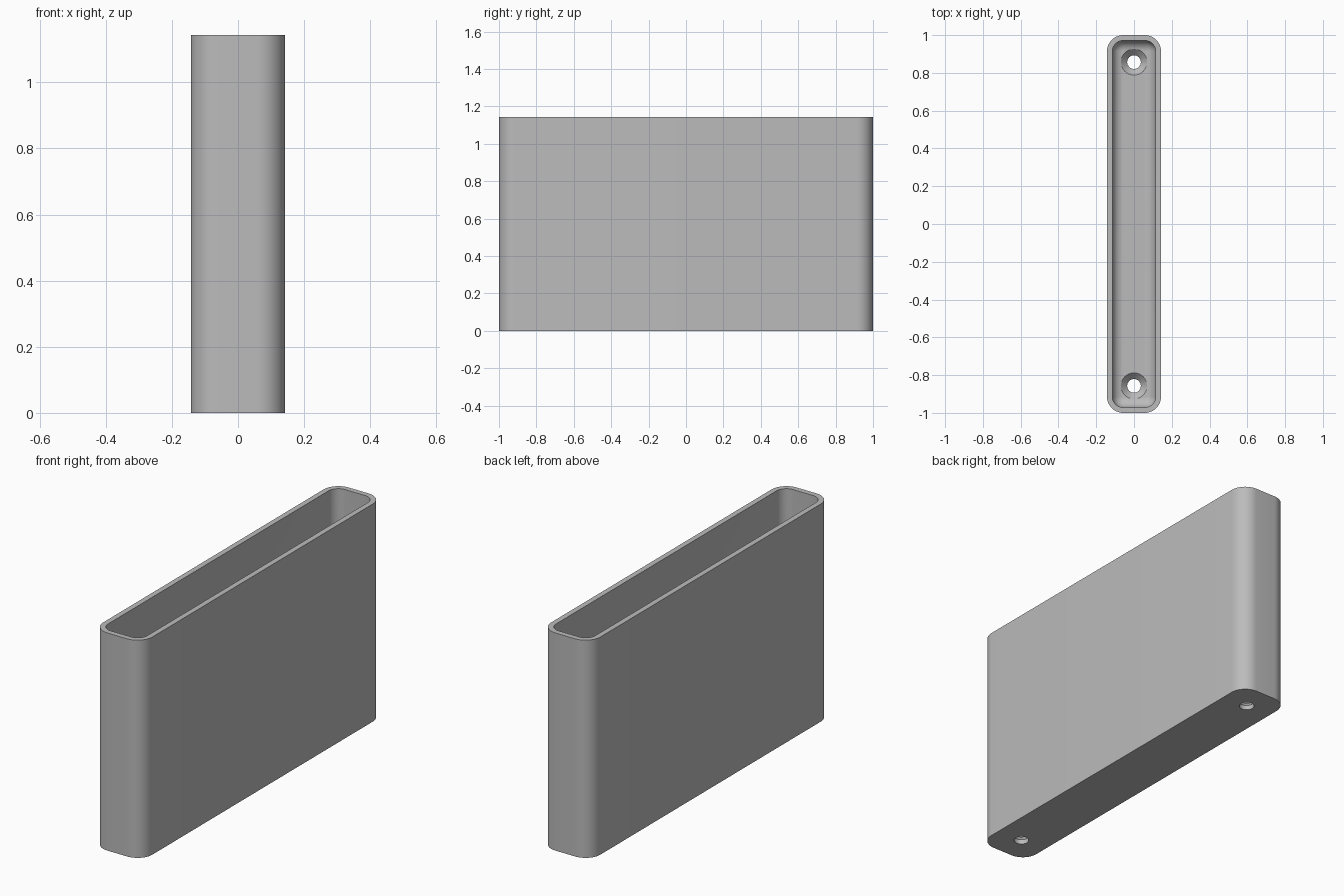
import bpy, bmesh, math

if "Cube" in bpy.data.objects:
    bpy.data.objects.remove(bpy.data.objects["Cube"])

MM = 2 / 70                      # model unit: 70 x 10 x 40 sleeve
HX, HY, H = 5 * MM, 35 * MM, 40 * MM
WALL, FLOOR, R_OUT, R_FIL = 1 * MM, 2 * MM, 3 * MM, 2 * MM
SEG = 12

grey = bpy.data.materials.new("plain grey")
grey.diffuse_color = (0.5, 0.5, 0.5, 1)
grey.use_nodes = True
grey.node_tree.nodes["Principled BSDF"].inputs["Base Color"].default_value = grey.diffuse_color


def ring(bm, inset, z):
    """Rounded rectangle, offset inwards from the outer wall."""
    r = max(R_OUT - inset, 0.0008)
    cx, cy = HX - inset - r, HY - inset - r
    verts = []
    for q, (sx, sy) in enumerate([(1, 1), (-1, 1), (-1, -1), (1, -1)]):
        for i in range(SEG + 1):
            a = math.pi / 2 * (q + i / SEG)
            verts.append(bm.verts.new((sx * cx + r * math.cos(a),
                                       sy * cy + r * math.sin(a), z)))
    return verts


def loft(name, rings_fn):
    """Skin a list of rings and cap both ends."""
    bm = bmesh.new()
    rings = rings_fn(bm)
    for a, b in zip(rings, rings[1:]):
        n = len(a)
        for i in range(n):
            j = (i + 1) % n
            bm.faces.new((a[i], a[j], b[j], b[i]))
    bm.faces.new(rings[0][::-1])
    bm.faces.new(rings[-1])
    bmesh.ops.recalc_face_normals(bm, faces=bm.faces)
    me = bpy.data.meshes.new(name)
    bm.to_mesh(me)
    bm.free()
    me.materials.append(grey)
    ob = bpy.data.objects.new(name, me)
    bpy.context.collection.objects.link(ob)
    return ob


# Open sleeve: outer wall, rim, inner wall, floor fillet
def sleeve_rings(bm):
    rings = [ring(bm, 0, 0), ring(bm, 0, H), ring(bm, WALL, H)]
    for i in range(9):
        a = math.pi / 2 * i / 8
        rings.append(ring(bm, WALL + R_FIL * (1 - math.cos(a)),
                          FLOOR + R_FIL * (1 - math.sin(a))))
    return rings


sleeve = loft("sleeve", sleeve_rings)


# Countersunk screw holes near both ends
def hole_rings(y):
    r1, r2 = 0.036, 0.069
    zc = FLOOR - (r2 - r1)
    prof = [(r1, -0.05), (r1, zc), (r2, FLOOR), (r2, FLOOR + 0.1)]
    return lambda bm: [[bm.verts.new((r * math.cos(t * math.tau / 48),
                                      y + r * math.sin(t * math.tau / 48), z))
                        for t in range(48)] for r, z in prof]


for label, y in (("front", -30 * MM), ("back", 30 * MM)):
    cutter = loft(label + "_hole_cutter", hole_rings(y))
    bpy.context.view_layer.objects.active = sleeve
    mod = sleeve.modifiers.new(label + "_hole", 'BOOLEAN')
    mod.operation, mod.solver, mod.object = 'DIFFERENCE', 'EXACT', cutter
    bpy.ops.object.modifier_apply(modifier=mod.name)
    bpy.data.objects.remove(cutter)

# Smooth rounded corners, crisp edges
bpy.ops.object.select_all(action='DESELECT')
sleeve.select_set(True)
bpy.context.view_layer.objects.active = sleeve
bpy.ops.object.shade_smooth_by_angle(angle=math.radians(30))
